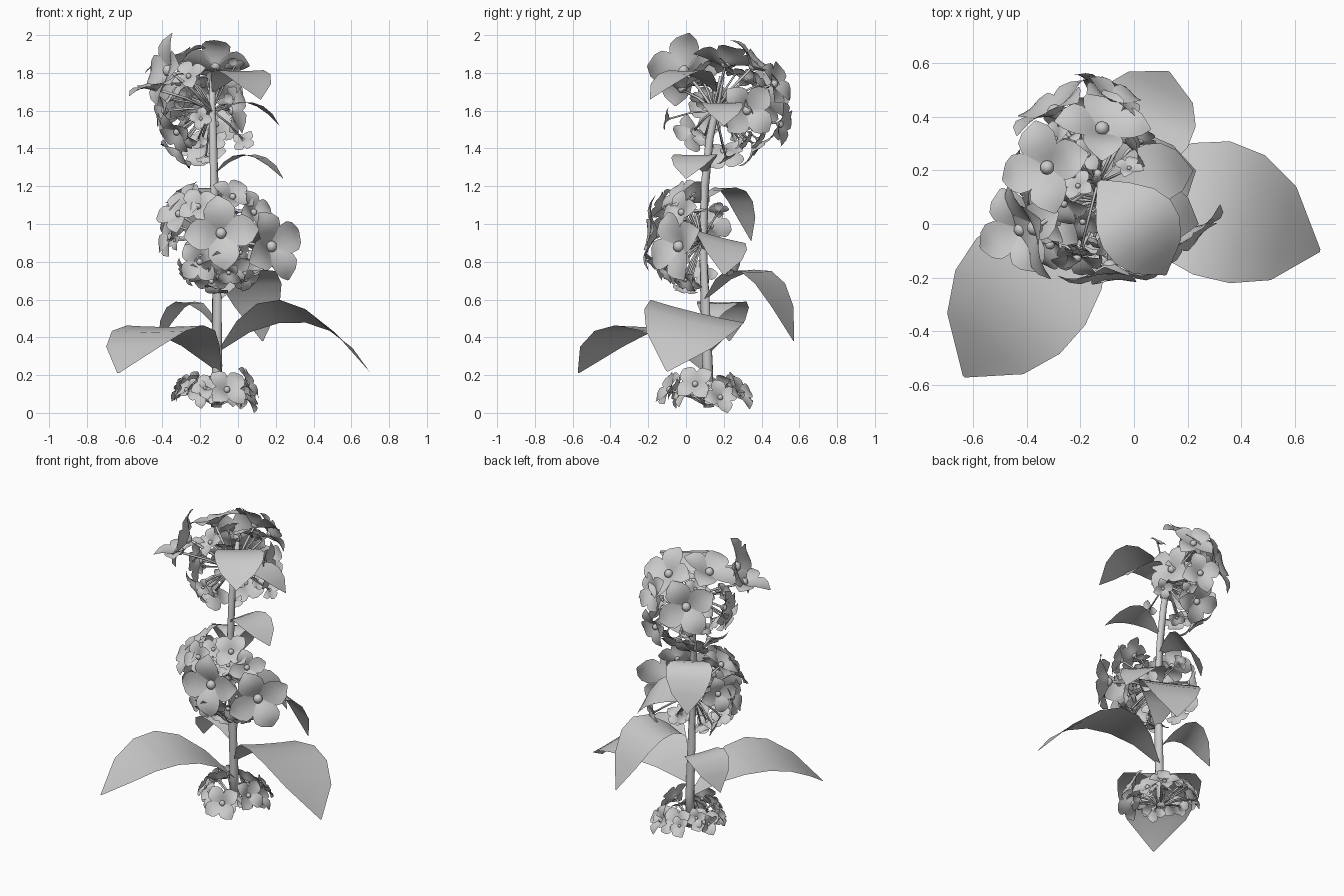
import bpy, bmesh, math, random
from mathutils import Vector as V, Matrix

if "Cube" in bpy.data.objects:
    bpy.data.objects.remove(bpy.data.objects["Cube"])

random.seed(4)
PETAL = [.06, .29, .41, .42, .3, .03]
LEAF = [.06, .5, .85, 1.0, .96, .7, .02]


def finish(bm, name):
    for v in bm.verts:
        v.co.z = max(v.co.z, 0)
    me = bpy.data.meshes.new(name)
    bm.to_mesh(me)
    bm.free()
    for p in me.polygons:
        p.use_smooth = True
    ob = bpy.data.objects.new(name, me)
    bpy.context.collection.objects.link(ob)
    return ob


# Curved strip shared by leaves and petals: spine points, side direction, half widths
def blade(bm, spine, side, widths, lift):
    rows = []
    for p, w in zip(spine, widths):
        rows.append([bm.verts.new(p + side * w * k + lift * w * k * k) for k in (-1, -.5, 0, .5, 1)])
    for a, b in zip(rows, rows[1:]):
        for i in range(4):
            bm.faces.new((a[i], a[i + 1], b[i + 1], b[i]))


# Tapered tube through points
def tube(bm, pts, radii, sides):
    rings = []
    for i, p in enumerate(pts):
        d = (pts[min(i + 1, len(pts) - 1)] - pts[max(i - 1, 0)]).normalized()
        q = d.to_track_quat('Z', 'Y')
        rings.append([bm.verts.new(p + q @ V((math.cos(a), math.sin(a), 0)) * radii[i])
                      for a in (2 * math.pi * k / sides for k in range(sides))])
    for a, b in zip(rings, rings[1:]):
        for k in range(sides):
            j = (k + 1) % sides
            bm.faces.new((a[k], a[j], b[j], b[k]))
    bm.faces.new(rings[0][::-1])
    bm.faces.new(rings[-1])


# Four-petalled flower with a round eye on a thin stalk from the hub
def flower(bm, hub, c, n, r, spin):
    c, n = V(c), V(n).normalized()
    q = n.to_track_quat('Z', 'Y')
    for k in range(4):
        a = spin + k * math.pi / 2
        u = q @ V((math.cos(a), math.sin(a), 0))
        s = n.cross(u)
        ts = [.05 + .95 * i / 5 for i in range(6)]
        spine = [c + u * r * t + n * r * (.3 * math.sin(math.pi * t * .75) - .06) for t in ts]
        blade(bm, spine, s, [w * r for w in PETAL], n * .15)
    bmesh.ops.create_uvsphere(bm, u_segments=10, v_segments=6, radius=r * .15,
                              matrix=Matrix.Translation(c + n * r * .06))
    mid = hub.lerp(c, .5) + V((0, 0, .012))
    tube(bm, [hub, mid, c], [.004 + r * .02] * 3, 6)


# Main flowers are given; small filler flowers surround the hub on the outer side
def cluster(name, hub, flowers, filler, bias, reach, flat):
    bm = bmesh.new()
    hub, bias = V(hub), V(bias)
    for c, n, r, spin in flowers:
        flower(bm, hub, c, n, r, spin)
    for i in range(filler):
        z = 1 - 2 * (i + .5) / filler
        a = i * 2.4
        h = math.sqrt(1 - z * z)
        d = V((h * math.cos(a), h * math.sin(a), z * flat)) + bias
        d.normalize()
        c = hub + d * reach * random.uniform(.5, 1.0)
        n = d + V([random.uniform(-.5, .5) for _ in range(3)])
        flower(bm, hub, c, n, random.uniform(.045, .085), random.uniform(0, 1.5))
    return finish(bm, name)


# Leaf arching from the stem through a midpoint to its tip
def leaf(name, base, mid, tip, half, roll=0):
    bm = bmesh.new()
    b, m, t = V(base), V(mid), V(tip)
    ctrl = m * 2 - (b + t) / 2
    spine = [b * (1 - s) ** 2 + ctrl * 2 * s * (1 - s) + t * s * s for s in (i / 6 for i in range(7))]
    side = V((t.x - b.x, t.y - b.y, 0)).cross(V((0, 0, 1))).normalized()
    side = side * math.cos(roll) + V((0, 0, math.sin(roll)))
    blade(bm, spine, side, [w * half for w in LEAF], V((0, 0, .03)))
    finish(bm, name)


# Stem
bm = bmesh.new()
stem = [(-.115, .12, .03), (-.11, .115, .25), (-.112, .1, .6), (-.115, .09, .9), (-.125, .1, 1.2),
        (-.132, .125, 1.45), (-.137, .16, 1.62), (-.135, .19, 1.78)]
tube(bm, [V(p) for p in stem], [.028, .027, .025, .023, .022, .021, .019, .014], 12)
finish(bm, "stem")

# Leaves, large below to small above
leaf("leaf_right_low", (-.1, .12, .33), (.29, .06, .53), (.695, -.1, .22), .265, .23)
leaf("leaf_left_low", (-.1, .1, .22), (-.385, -.215, .455), (-.635, -.57, .21), .26)
leaf("leaf_back_low", (-.1, .1, .6), (.03, .37, .745), (.13, .57, .38), .19)
leaf("leaf_back_left", (-.11, .11, .45), (-.28, .19, .585), (-.42, .23, .38), .14)
leaf("leaf_back_mid", (-.12, .1, 1.13), (-.2, .25, 1.17), (-.25, .345, .91), .145)
leaf("leaf_right_mid", (-.11, .1, .85), (.06, .18, .93), (.23, .2, .73), .145, .25)
leaf("leaf_right_upper", (-.12, .1, 1.27), (.06, .05, 1.365), (.24, 0, 1.24), .12)
leaf("leaf_right_high", (-.13, .14, 1.58), (.06, .19, 1.64), (.22, .2, 1.52), .11)
leaf("leaf_front_top", (-.13, .16, 1.7), (.01, .0, 1.81), (.12, -.19, 1.66), .155)

# Bottom cluster, a flat ring around the stem foot
ring = [((-.06, -.08, .12), (.25, -.8, .45), .12, .7), ((.04, .05, .15), (.8, -.2, .4), .11, .7),
        ((.04, .18, .08), (.8, .3, .4), .1, .2), ((-.17, -.04, .13), (-.2, -.8, .5), .08, .3),
        ((-.27, .05, .12), (-.7, -.4, .7), .08, .9), ((-.27, .19, .12), (-.6, .5, .7), .1, .4),
        ((-.13, .28, .11), (0, .8, .6), .11, .8), ((-.01, .28, .1), (.5, .8, .5), .1, .1)]
cluster("flower_cluster_bottom", (-.115, .115, .035), ring, 12, (0, 0, .4), .22, .1)

# Middle cluster, facing the front
middle = [((-.09, -.15, .95), (.05, -1, .1), .2, .1), ((.17, -.03, .88), (.65, -.75, .1), .2, .45),
          ((-.2, -.1, .8), (-.3, -.9, -.1), .12, .7), ((-.31, -.07, 1.05), (-.5, -.7, .5), .13, .3),
          ((-.03, -.03, 1.14), (.3, -.6, .6), .12, .9), ((.08, -.02, 1.06), (.6, -.6, .3), .12, .2),
          ((-.03, -.06, .77), (.1, -.8, -.4), .1, .5), ((-.14, -.02, .7), (-.1, -.6, -.7), .09, 0),
          ((-.35, .02, .93), (-.9, -.3, .2), .13, .6), ((-.21, -.12, 1.09), (-.2, -.8, .4), .11, .6),
          ((-.28, .03, 1.13), (-.5, -.2, .7), .13, .4), ((.04, 0, .71), (.5, -.5, -.6), .08, .4),
          ((-.33, .13, .99), (-.8, .5, .1), .12, .2)]
cluster("flower_cluster_middle", (-.11, .085, .9), middle, 20, (0, -.7, 0), .26, 1.1)

# Top cluster, leaning left and back
top = [((-.36, -.01, 1.81), (-.9, -.35, .25), .2, .1), ((-.42, -.02, 1.71), (-.3, -.1, .9), .17, .1),
       ((-.32, .21, 1.84), (-.4, .1, .9), .18, .5),
       ((-.12, .35, 1.83), (.1, .65, .7), .18, .1), ((-.29, .41, 1.68), (-.5, .8, .2), .19, .5),
       ((-.04, .32, 1.6), (.9, .3, .05), .16, .8), ((-.38, .15, 1.6), (-.9, -.2, -.1), .14, .3),
       ((-.31, .2, 1.39), (-.6, .1, -.7), .13, .6), ((-.2, .36, 1.42), (0, .7, -.7), .14, .2),
       ((-.09, .46, 1.74), (.4, .8, .3), .14, .9), ((-.12, .49, 1.53), (.3, .9, -.2), .13, .4),
       ((-.32, .04, 1.49), (-.6, -.5, -.5), .12, .2), ((-.26, .08, 1.78), (-.3, -.7, .6), .1, .5)]
cluster("flower_cluster_top", (-.137, .15, 1.6), top, 20, (-.5, .6, 0), .3, 1.1)
